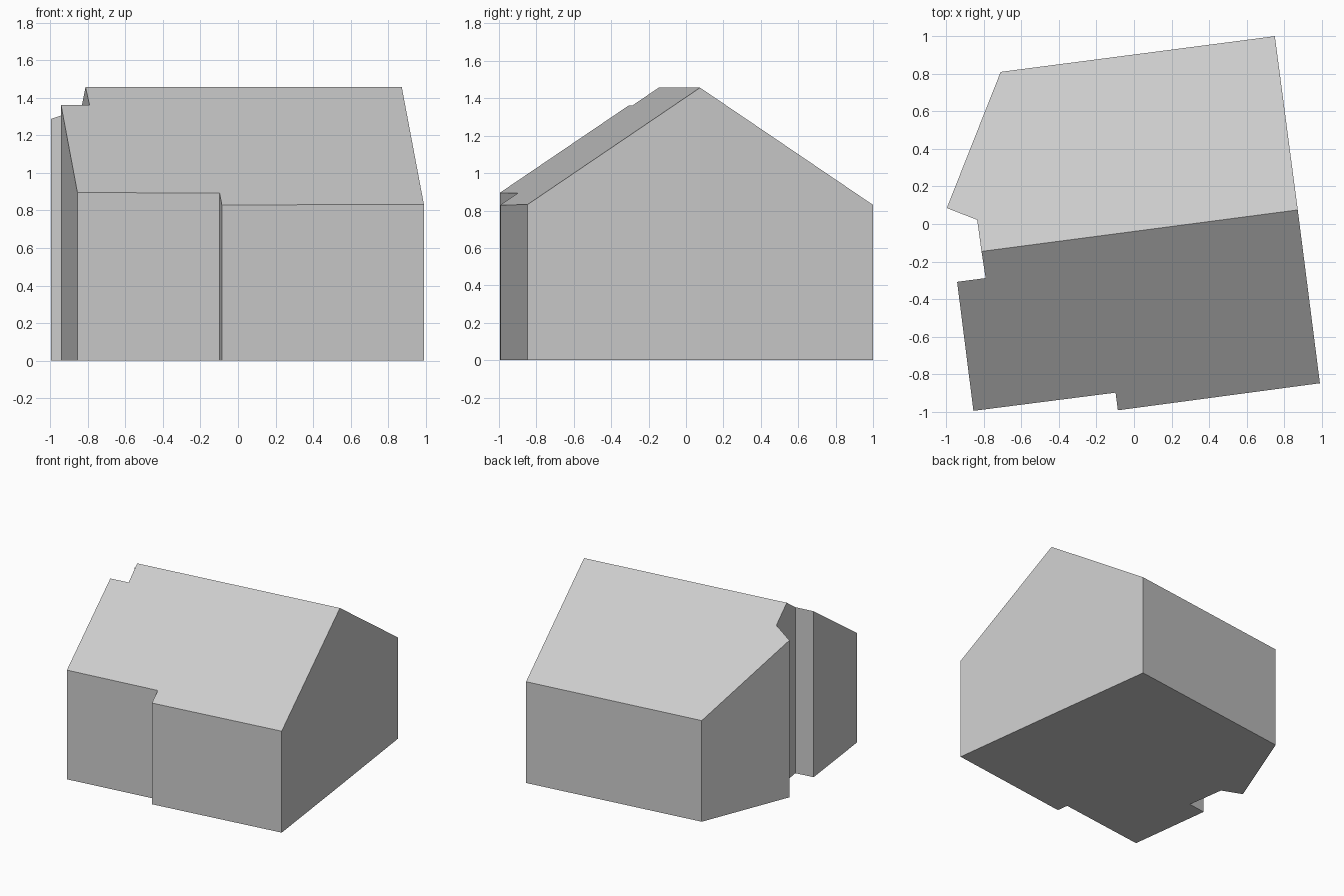
import bpy
import bmesh
from mathutils import Vector

cube = bpy.data.objects.get("Cube")
if cube:
    bpy.data.objects.remove(cube, do_unlink=True)

# One flat colour
GREY = (0.6, 0.6, 0.6, 1.0)
mat = bpy.data.materials.new("light grey")
mat.use_nodes = True
mat.diffuse_color = GREY
mat.node_tree.nodes["Principled BSDF"].inputs["Base Color"].default_value = GREY

# Footprint halves, split by the ridge line between the two gables
RIDGE_LEFT = Vector((0.872, 0.075))
RIDGE_RIGHT = Vector((-0.812, -0.146))
back = [(0.75, 1.0), (-0.71, 0.81), (-0.997, 0.085), (-0.835, 0.022)]
front = [(-0.79, -0.288), (-0.942, -0.308), (-0.855, -0.995),
         (-0.098, -0.898), (-0.086, -0.992), (0.99, -0.848)]
outline = [RIDGE_LEFT, *map(Vector, back), RIDGE_RIGHT, *map(Vector, front)]

# Roof height falls evenly with distance from the ridge
RIDGE_Z, EAVE_Z, HALF_WIDTH = 1.457, 0.83, 0.933
along = (RIDGE_LEFT - RIDGE_RIGHT).normalized()
across = Vector((-along.y, along.x))


def roof_z(p):
    distance = abs((p - RIDGE_LEFT).dot(across))
    return RIDGE_Z - (RIDGE_Z - EAVE_Z) * distance / HALF_WIDTH


# Walls, floor and the two roof slopes as one closed shell
bm = bmesh.new()
base = [bm.verts.new((p.x, p.y, 0)) for p in outline]
top = [bm.verts.new((p.x, p.y, roof_z(p))) for p in outline]
count = len(outline)
for i in range(count):
    j = (i + 1) % count
    bm.faces.new((base[i], base[j], top[j], top[i]))
bm.faces.new(base[::-1])
split = len(back) + 1
bm.faces.new(top[:split + 1])
bm.faces.new(top[split:] + top[:1])
bmesh.ops.recalc_face_normals(bm, faces=bm.faces)

mesh = bpy.data.meshes.new("gabled_house")
bm.to_mesh(mesh)
bm.free()
mesh.materials.append(mat)
house = bpy.data.objects.new("gabled_house", mesh)
bpy.context.collection.objects.link(house)
